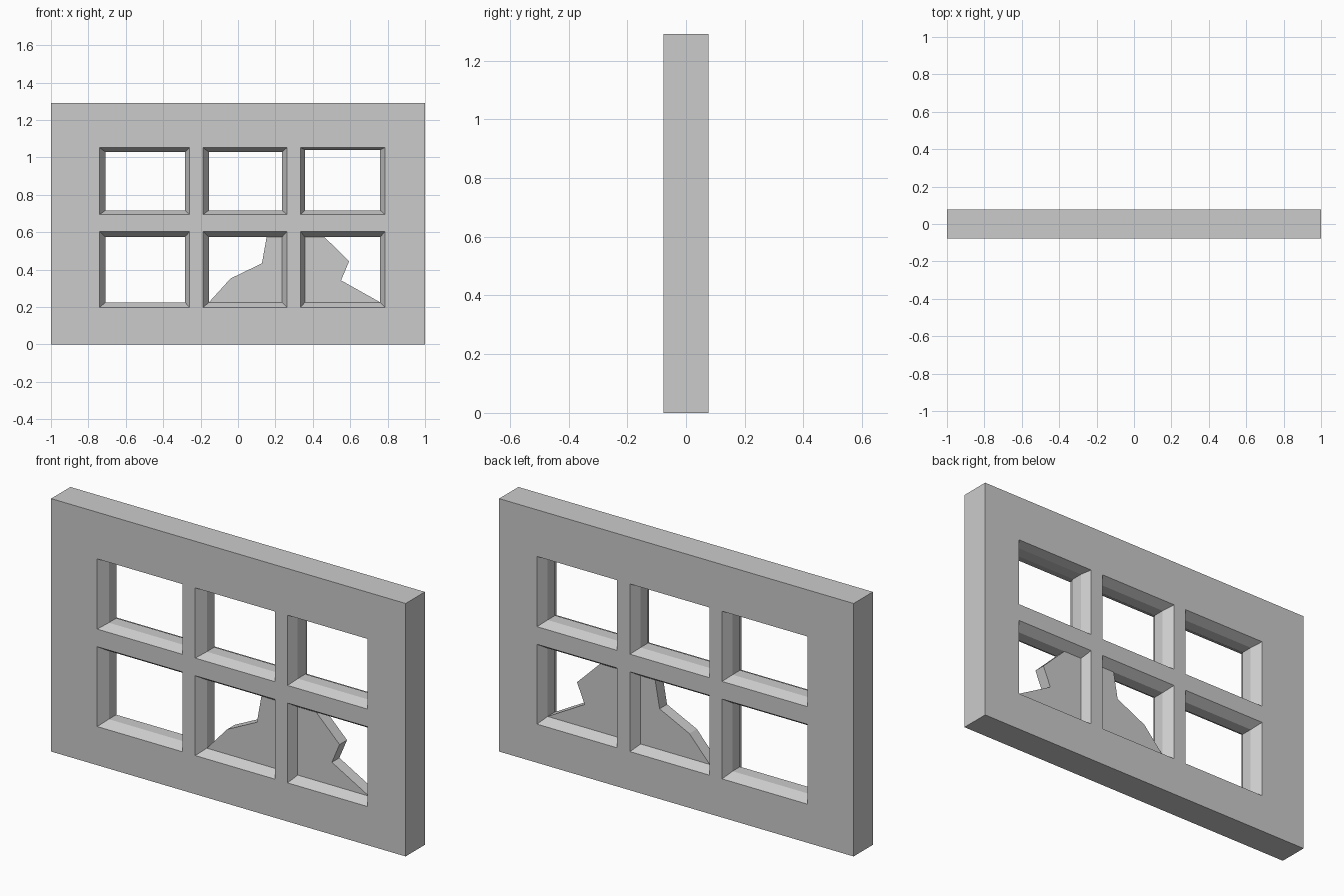
import bpy, bmesh

if "Cube" in bpy.data.objects:
    bpy.data.objects.remove(bpy.data.objects["Cube"])

D = 0.0775    # half depth of the wall
P = 0.03      # half depth of the flat rebate and glass
H = 1.29

# outer and inner limits of each opening
COLS = [((-0.74, -0.258), (-0.708, -0.284)),
        ((-0.187, 0.262), (-0.155, 0.235)),
        ((0.334, 0.786), (0.358, 0.76))]
ROWS = [((0.197, 0.604), (0.225, 0.573)),
        ((0.694, 1.052), (0.717, 1.028))]


def finish(name, bm):
    bmesh.ops.remove_doubles(bm, verts=bm.verts, dist=1e-5)
    bmesh.ops.recalc_face_normals(bm, faces=bm.faces)
    mesh = bpy.data.meshes.new(name)
    bm.to_mesh(mesh)
    bm.free()
    ob = bpy.data.objects.new(name, mesh)
    bpy.context.collection.objects.link(ob)
    return ob


def ring(bm, xr, zr, y):
    return [bm.verts.new((x, y, z)) for x, z in
            ((xr[0], zr[0]), (xr[1], zr[0]), (xr[1], zr[1]), (xr[0], zr[1]))]


def bridge(bm, a, b):
    for i in range(4):
        j = (i + 1) % 4
        bm.faces.new((a[i], a[j], b[j], b[i]))


def window_frame():
    bm = bmesh.new()
    xs = [-1] + [v for c in COLS for v in c[0]] + [1]
    zs = [0] + [v for r in ROWS for v in r[0]] + [H]
    # front and back lattices, odd cells are openings
    for y in (-D, D):
        for i in range(len(xs) - 1):
            for k in range(len(zs) - 1):
                if not (i % 2 and k % 2):
                    bm.faces.new(ring(bm, xs[i:i + 2], zs[k:k + 2], y))
    # outer rim, split to match the lattice
    for x in (-1, 1):
        for a, b in zip(zs, zs[1:]):
            bm.faces.new([bm.verts.new(v) for v in
                          ((x, -D, a), (x, D, a), (x, D, b), (x, -D, b))])
    for z in (0, H):
        for a, b in zip(xs, xs[1:]):
            bm.faces.new([bm.verts.new(v) for v in
                          ((a, -D, z), (b, -D, z), (b, D, z), (a, D, z))])
    # bevelled reveals: slope in, flat rebate, slope out
    for ci, (xo, xi) in enumerate(COLS):
        for ri, (zo, zi) in enumerate(ROWS):
            if ci == 2 and ri == 1:
                zi = (zi[0], 1.04)
            loops = [ring(bm, xo, zo, -D), ring(bm, xi, zi, -P),
                     ring(bm, xi, zi, P), ring(bm, xo, zo, D)]
            for a, b in zip(loops, loops[1:]):
                bridge(bm, a, b)
    return finish("window_frame", bm)


def shard(name, outline):
    bm = bmesh.new()
    face = bm.faces.new([bm.verts.new((x, -P, z)) for x, z in outline])
    ext = bmesh.ops.extrude_face_region(bm, geom=[face], use_keep_orig=True)
    moved = [g for g in ext["geom"] if isinstance(g, bmesh.types.BMVert)]
    bmesh.ops.translate(bm, verts=moved, vec=(0, 2 * P, 0))
    return finish(name, bm)


window_frame()

# broken panes left in the lower openings
shard("broken_pane_middle", [(-0.155, 0.225), (-0.04, 0.352), (0.128, 0.433),
                             (0.153, 0.573), (0.235, 0.573), (0.235, 0.225)])
shard("broken_pane_right", [(0.358, 0.225), (0.76, 0.225), (0.551, 0.342),
                            (0.594, 0.444), (0.463, 0.573), (0.358, 0.573)])
